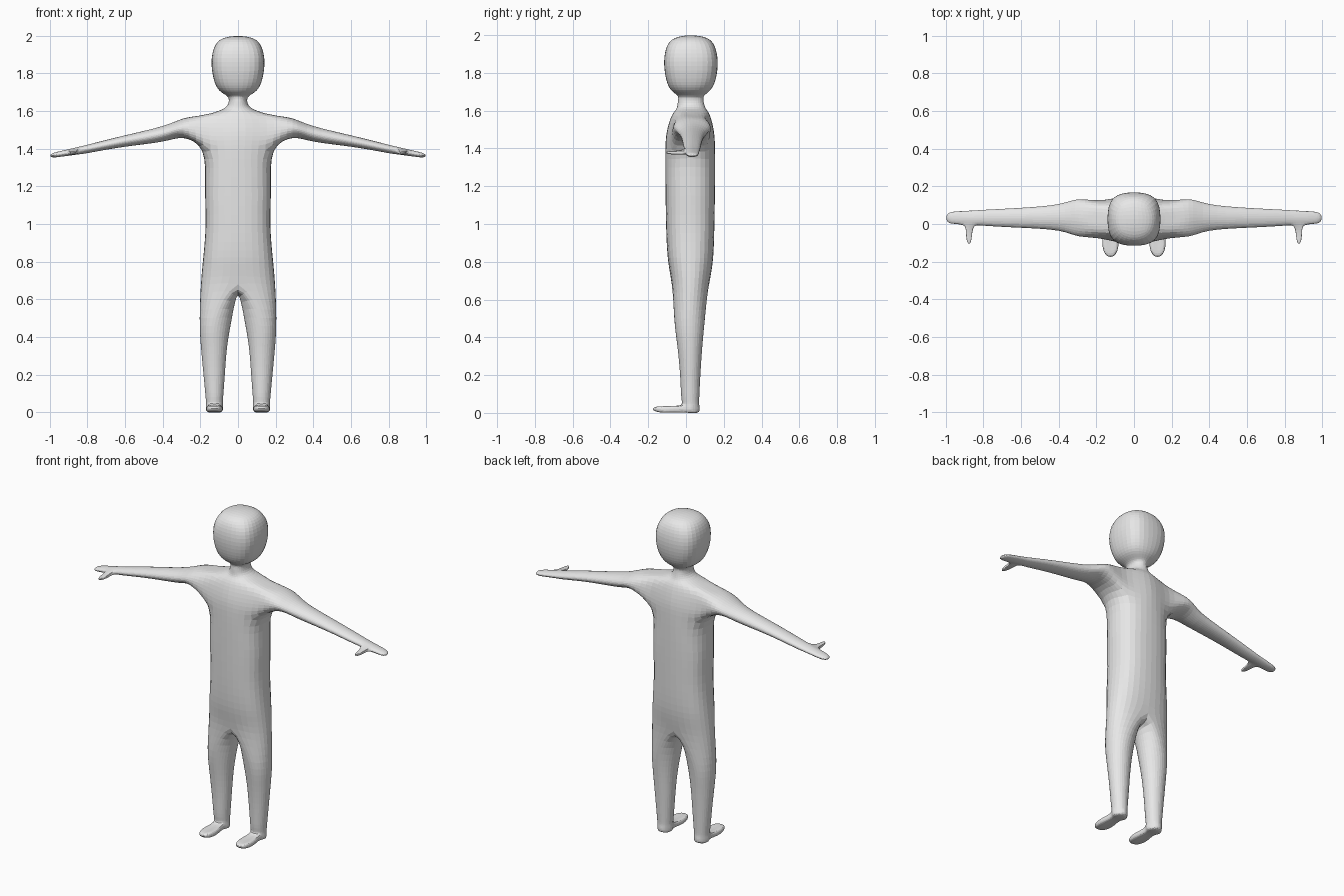
import bpy, bmesh, math

if "Cube" in bpy.data.objects:
    bpy.data.objects.remove(bpy.data.objects["Cube"])

bm = bmesh.new()


def loop(points):
    return [bm.verts.new(p) for p in points]


def bridge(a, b, closed=True, skip=()):
    n = len(a)
    for i in range(n if closed else n - 1):
        if i not in skip:
            j = (i + 1) % n
            bm.faces.new((a[i], a[j], b[j], b[i]))


def cap(ring, centre):
    # Close an even ring with quads meeting at a centre point
    c = bm.verts.new(centre)
    for i in range(0, len(ring) - 1, 2):
        bm.faces.new((ring[i], ring[i + 1], ring[(i + 2) % len(ring)], c))


def half_ring(z, w, front, back, k):
    cy, d = (front + back) / 2, (back - front) / 2
    return loop([(0, front, z), (k * w, cy - k * d, z), (w, cy, z),
                 (k * w, cy + k * d, z), (0, back, z)])


def branch(a, b, rows):
    # Grow a stub (thumb or foot) from a two-face patch and close its tip
    prev = a + b[::-1]
    for row in rows:
        ring = loop(row)
        bridge(prev, ring)
        prev = ring
    bm.faces.new((prev[0], prev[1], prev[4], prev[5]))
    bm.faces.new((prev[1], prev[2], prev[3], prev[4]))


# Torso, neck and head: height, half width, front, back, squareness
rows = [(.68, .197, -.075, .122, .76), (.82, .184, -.096, .143, .76),
        (1.0, .171, -.105, .15, .76), (1.2, .175, -.108, .153, .76),
        (1.39, .190, -.108, .153, .76), (1.49, .20, -.103, .150, .78),
        (1.575, .20, -.075, .127, .72), (1.61, .08, -.05, .105, .72),
        (1.65, .05, -.043, .093, .72), (1.68, .058, -.045, .097, .72),
        (1.71, .10, -.080, .130, .75), (1.77, .128, -.105, .157, .78),
        (1.86, .14, -.115, .167, .79), (1.94, .124, -.100, .151, .78),
        (1.983, .085, -.060, .112, .75)]
body = [half_ring(*r) for r in rows]
for i in range(len(body) - 1):
    bridge(body[i], body[i + 1], False, (1, 2) if i in (4, 5) else ())
cap(body[-1], (0, .026, 2.0))

# Legs, starting from a crotch line on the middle plane
legs = [body[0] + loop([(0, .075, .635), (0, .025, .62), (0, -.03, .635)])]
for z, x0, x1, y0, y1 in [(.50, .032, .203, -.062, .100), (.35, .058, .197, -.045, .086),
                          (.20, .070, .183, -.031, .076), (.08, .079, .172, -.025, .070),
                          (.04, .080, .170, -.030, .070), (.005, .083, .167, -.030, .068)]:
    cx, cy, rx, ry = (x0 + x1) / 2, (y0 + y1) / 2, (x1 - x0) / 2, (y1 - y0) / 2
    legs.append(loop([(cx + rx * math.sin(i * math.pi / 4),
                       cy - ry * math.cos(i * math.pi / 4), z) for i in range(8)]))
for i in range(len(legs) - 1):
    bridge(legs[i], legs[i + 1], True, (7, 0) if i == 5 else ())
cap(legs[-1], (.125, .02, 0))

# Feet
foot_rows = []
for y, w, top, low in [(-.09, .038, .033, .003), (-.15, .030, .030, .010)]:
    foot_rows.append([(.125 + s * w, y - (.016 if s == 0 else 0), z)
                      for z, sides in ((top, (-1, 0, 1)), (low, (1, 0, -1))) for s in sides])
pick = (7, 0, 1)
branch([legs[5][i] for i in pick], [legs[6][i] for i in pick], foot_rows)

# Arms and hands, starting from the armhole
low, mid, top = body[4], body[5], body[6]
arms = [[top[1], top[2], top[3], mid[3], low[3], low[2], low[1], mid[1]]]
for x, cy, ry, cz, rz in [(.29, .033, .100, 1.508, .053), (.40, .035, .070, 1.479, .041),
                          (.60, .033, .053, 1.441, .030), (.78, .033, .043, 1.403, .023),
                          (.845, .031, .041, 1.390, .020), (.905, .031, .038, 1.379, .017),
                          (.972, .033, .030, 1.367, .013)]:
    angles = [math.radians(135 - 45 * i) for i in range(8)]
    arms.append(loop([(x, cy + ry * math.cos(a), cz + rz * math.sin(a)) for a in angles]))
for i in range(len(arms) - 1):
    bridge(arms[i], arms[i + 1], True, (6, 7) if i == 5 else ())
cap(arms[-1], (.998, .033, 1.363))

# Thumbs
thumb_rows = []
for y, w, h in [(-.045, .014, .009), (-.095, .007, .006)]:
    x0, x1 = .876 - w, .876 + w
    thumb_rows.append([(x0, y, 1.378 - h), (x0 - .002, y, 1.378), (x0, y, 1.378 + h),
                       (x1, y, 1.378 + h), (x1 + .002, y, 1.378), (x1, y, 1.378 - h)])
pick = (6, 7, 0)
branch([arms[5][i] for i in pick], [arms[6][i] for i in pick], thumb_rows)

bmesh.ops.delete(bm, geom=[v for v in bm.verts if not v.link_faces], context='VERTS')
bmesh.ops.recalc_face_normals(bm, faces=bm.faces)
mesh = bpy.data.meshes.new("figure_body")
bm.to_mesh(mesh)
bm.free()
figure = bpy.data.objects.new("figure_body", mesh)
bpy.context.collection.objects.link(figure)

grey = bpy.data.materials.new("plain_grey")
grey.diffuse_color = (.8, .8, .8, 1)
grey.use_nodes = True
grey.node_tree.nodes["Principled BSDF"].inputs["Base Color"].default_value = grey.diffuse_color
mesh.materials.append(grey)

# Mirror the half body and round it
mirror = figure.modifiers.new("mirror", 'MIRROR')
mirror.merge_threshold = .0005
subsurf = figure.modifiers.new("rounding", 'SUBSURF')
subsurf.levels = subsurf.render_levels = 2

# Push the cage outward until the rounded surface passes through the set points
targets = [v.co.copy() for v in mesh.vertices]
for step in range(5):
    bpy.context.view_layer.update()
    shown = figure.evaluated_get(bpy.context.evaluated_depsgraph_get())
    limit = [v.co.copy() for v in shown.data.vertices[:len(targets)]]
    for v, t, p in zip(mesh.vertices, targets, limit):
        v.co += (t - p) * .8
        if abs(t.x) < 1e-6:
            v.co.x = 0
    mesh.update()
    figure.update_tag()
